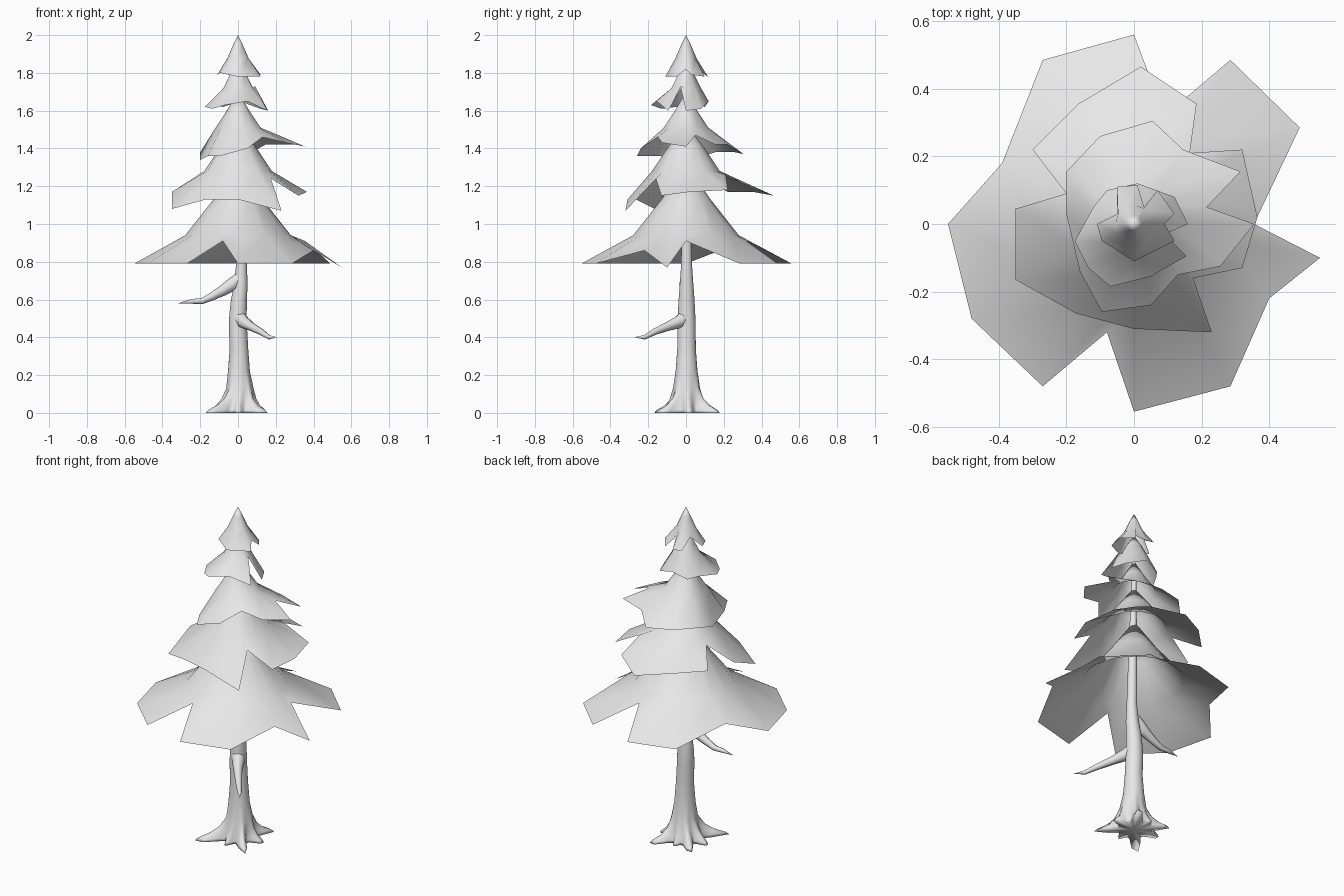
import bpy
import bmesh
import math
from mathutils import Vector

cube = bpy.data.objects.get("Cube")
if cube:
    bpy.data.objects.remove(cube, do_unlink=True)

GREY = (0.8, 0.8, 0.8, 1.0)
material = bpy.data.materials.new("plain grey")
material.use_nodes = True
material.diffuse_color = GREY
material.node_tree.nodes["Principled BSDF"].inputs["Base Color"].default_value = GREY


def loft(name, rings, tip=None, base=None):
    """Skin closed rings of points, with an optional point closing the last or first ring."""
    bm = bmesh.new()
    loops = [[bm.verts.new(p) for p in ring] for ring in rings]
    count = len(loops[0])
    for lower, upper in zip(loops, loops[1:]):
        for i in range(count):
            j = (i + 1) % count
            bm.faces.new((lower[i], lower[j], upper[j], upper[i]))
    for point, loop in ((tip, loops[-1]), (base, loops[0])):
        if point is None:
            continue
        centre = bm.verts.new(point)
        for i in range(count):
            j = (i + 1) % count
            pair = (loop[i], loop[j]) if point is tip else (loop[j], loop[i])
            bm.faces.new((*pair, centre))
    mesh = bpy.data.meshes.new(name)
    bm.to_mesh(mesh)
    bm.free()
    mesh.materials.append(material)
    mesh.shade_smooth()
    obj = bpy.data.objects.new(name, mesh)
    bpy.context.collection.objects.link(obj)
    return obj


def foliage_tier(name, apex, shoulders, rim):
    """Open ragged skirt: rim points, then round shoulder rings, up to the apex."""
    rim = sorted((Vector(p) for p in rim), key=lambda p: math.atan2(p.y, p.x))
    rings = [rim]
    for radius, height in shoulders:
        ring = []
        for p in rim:
            flat = p.xy.normalized() * radius
            ring.append((flat.x, flat.y, height))
        rings.append(ring)
    return loft(name, rings, tip=(0, 0, apex))


def branch(name, path, radii, sides=8):
    """Tapered tube along a path, ending in a point."""
    path = [Vector(p) for p in path]
    rings = []
    for i, radius in enumerate(radii):
        along = (path[i + 1] - path[max(i - 1, 0)]).normalized()
        side = along.cross(Vector((0, 0, 1))).normalized()
        up = side.cross(along)
        rings.append([path[i] + radius * (side * math.cos(a) + up * math.sin(a))
                      for a in (math.tau * k / sides for k in range(sides))])
    return loft(name, rings, tip=path[-1])


# Foliage, from the lowest tier to the top
foliage_tier("lowest_foliage", 1.32, [(.28, .94), (.13, 1.13)], [
    (0, .56, .79), (-.27, .485, .79), (-.39, .18, .86), (-.55, 0, .79),
    (-.48, -.28, .79), (-.27, -.48, .79), (-.08, -.32, .91), (0, -.555, .79),
    (.285, -.48, .79), (.4, -.22, .86), (.55, -.1, .77), (.355, 0, .91),
    (.49, .285, .79), (.285, .485, .79), (.09, .32, .91)])
foliage_tier("lower_foliage", 1.53, [(.18, 1.28), (.1, 1.4)], [
    (.02, .465, .15 + 1), (-.165, .355, 1.17), (-.3, .22, 1.17), (-.2, .09, 1.25),
    (-.35, .045, 1.17), (-.35, -.165, 1.08), (-.17, -.265, 1.13), (0, -.31, 1.13),
    (.23, -.32, 1.07), (.175, -.16, 1.24), (.32, -.13, 1.15), (.365, .02, 1.17),
    (.32, .22, 1.18), (.165, .21, 1.26), (.185, .355, 1.19)])
foliage_tier("middle_foliage", 1.7, [(.12, 1.51), (.06, 1.6)], [
    (.055, .305, 1.37), (-.1, .26, 1.38), (-.2, .155, 1.38), (-.2, .03, 1.34),
    (-.16, -.14, 1.36), (-.095, -.26, 1.36), (.05, -.24, 1.4), (.13, -.15, 1.46),
    (.255, -.125, 1.43), (.355, 0, 1.41), (.215, .05, 1.47), (.315, .155, 1.42),
    (.145, .22, 1.42)])
foliage_tier("upper_foliage", 1.86, [(.08, 1.72), (.04, 1.8)], [
    (-.175, -.05, 1.62), (-.135, -.13, 1.61), (-.07, -.185, 1.63), (.05, -.155, 1.65),
    (.155, -.095, 1.6), (.09, -.03, 1.73), (.16, 0, 1.6), (.12, .08, 1.61),
    (.01, .12, 1.65), (-.08, .1, 1.62), (-.12, .05, 1.63)])
foliage_tier("top_foliage", 2.0, [(.055, 1.88), (.025, 1.95)], [
    (-.11, 0, 1.79), (-.095, -.05, 1.8), (0, -.11, 1.78), (.12, -.05, 1.78),
    (.09, 0, 1.82), (.12, .03, 1.79), (.07, .1, 1.78), (.03, .05, 1.83),
    (.01, .115, 1.78), (-.05, .11, 1.79), (-.05, .03, 1.84)])

# Trunk: round rings that spread into pointed roots near the ground
ROOTS = [(58, .25), (5, .18), (-45, .22), (-88, .14), (-132, .28), (175, .18), (132, .22), (95, .14)]
SEGMENTS = 40


def root_reach(angle):
    """Extra reach of the nearest root in this direction."""
    reach = 0
    for degrees, length in ROOTS:
        gap = abs((angle - math.radians(degrees) + math.pi) % math.tau - math.pi)
        reach = max(reach, (length - .09) * max(0, 1 - gap / .33) ** 1.3)
    return reach


TRUNK = [  # height, radius, centre x, share of root reach
    (0, .09, 0, 1), (.015, .088, 0, .9), (.04, .085, 0, .5), (.075, .08, .005, .2),
    (.13, .07, .01, .04), (.22, .058, .005, 0), (.34, .049, .005, 0), (.45, .048, 0, 0),
    (.52, .046, 0, 0), (.6, .042, .005, 0), (.68, .036, .015, 0), (.78, .029, .018, 0),
    (1.2, .022, .01, 0), (1.7, .01, 0, 0)]
trunk_rings = []
for height, radius, shift, share in TRUNK:
    ring = []
    for k in range(SEGMENTS):
        a = math.tau * k / SEGMENTS
        r = radius + share * root_reach(a)
        ring.append((shift + r * math.cos(a), .003 + r * math.sin(a), height))
    trunk_rings.append(ring)
loft("trunk", trunk_rings, tip=(0, 0, 1.8), base=(0, 0, 0))

# Bare branches
branch("right_branch",
       [(.02, 0, .73), (-.03, 0, .68), (-.085, 0, .645), (-.14, 0, .615),
        (-.19, 0, .592), (-.25, 0, .59), (-.315, 0, .58)],
       [.025, .036, .028, .021, .016, .012])
branch("front_left_branch",
       [(0, 0, .51), (.03, -.04, .48), (.07, -.1, .457), (.12, -.165, .43),
        (.165, -.22, .4), (.205, -.275, .4)],
       [.04, .034, .024, .018, .012])
